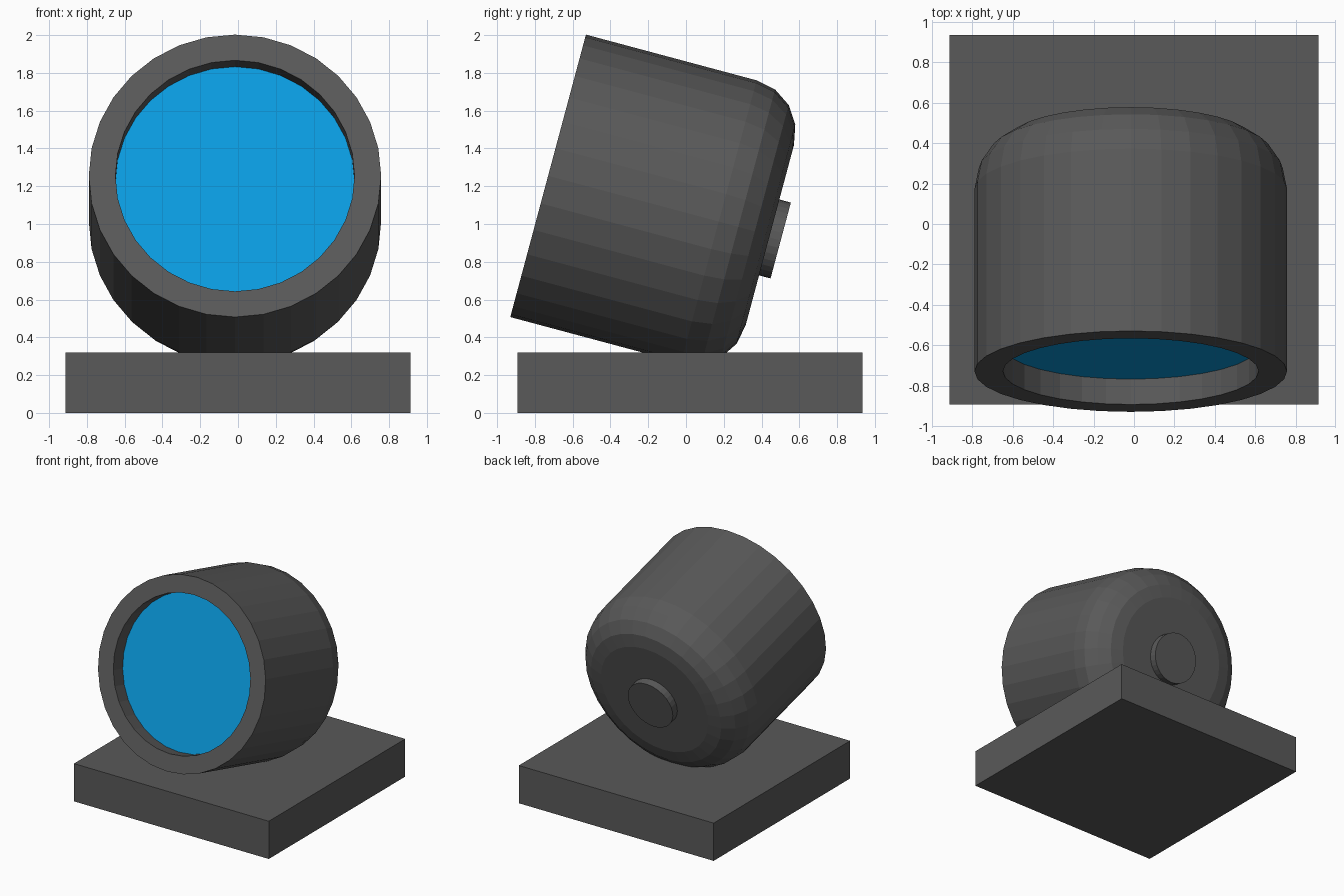
import bpy, bmesh
from math import sin, cos, pi, radians
from mathutils import Matrix

if "Cube" in bpy.data.objects:
    bpy.data.objects.remove(bpy.data.objects["Cube"])

SIDES = 32
# Head frame: local z runs backwards along the tilted axis, origin at the front rim centre
HEAD = Matrix.Translation((-0.016, -0.73, 1.255)) @ Matrix.Rotation(radians(-105), 4, 'X')


def material(name, color):
    mat = bpy.data.materials.new(name)
    mat.diffuse_color = (*color, 1)
    mat.use_nodes = True
    mat.node_tree.nodes["Principled BSDF"].inputs["Base Color"].default_value = mat.diffuse_color
    return mat


DARK = material("dark_grey", (0.1, 0.1, 0.1))
BLUE = material("blue", (0.003, 0.34, 0.76))


def finish(name, bm, matrix, mat):
    mesh = bpy.data.meshes.new(name)
    bm.to_mesh(mesh)
    bm.free()
    mesh.materials.append(mat)
    obj = bpy.data.objects.new(name, mesh)
    obj.matrix_world = matrix
    bpy.context.collection.objects.link(obj)


def lathe(name, profile, matrix):
    """Revolve (radius, depth) points around local z and cap the last ring."""
    bm = bmesh.new()
    rings = [[bm.verts.new((r * cos(2 * pi * i / SIDES), r * sin(2 * pi * i / SIDES), a))
              for i in range(SIDES)] for r, a in profile]
    for lower, upper in zip(rings, rings[1:]):
        for i in range(SIDES):
            j = (i + 1) % SIDES
            bm.faces.new((lower[i], lower[j], upper[j], upper[i]))
    bm.faces.new(rings[-1])
    finish(name, bm, matrix, DARK)


# Square base slab
bm = bmesh.new()
bmesh.ops.create_cube(bm, size=1, matrix=Matrix.Diagonal((1.828, 1.828, 0.32, 1)))
finish("base", bm, Matrix.Translation((0, 0.021, 0.16)), DARK)

# Housing: recess wall, front rim, straight side, rounded back edge, flat back
R, INNER, RECESS, ROUND, LENGTH = 0.774, 0.633, 0.13, 0.28, 1.215
profile = [(INNER, RECESS), (INNER, 0), (R, 0)]
for k in range(5):
    t = k * pi / 8
    profile.append((R - ROUND + ROUND * cos(t), LENGTH - ROUND + ROUND * sin(t)))
lathe("housing", profile, HEAD)

# Blue face panel sunk into the rim, facing forwards
bm = bmesh.new()
bmesh.ops.create_circle(bm, cap_ends=True, segments=SIDES, radius=INNER,
                        matrix=Matrix.Translation((0, 0, RECESS)))
bm.normal_update()
bmesh.ops.reverse_faces(bm, faces=[f for f in bm.faces if f.normal.z > 0])
finish("face_panel", bm, HEAD, BLUE)

# Round button on the back
lathe("back_button", [(0.208, 1.18), (0.208, 1.278)],
      HEAD @ Matrix.Translation((0, 0.012, 0)))
